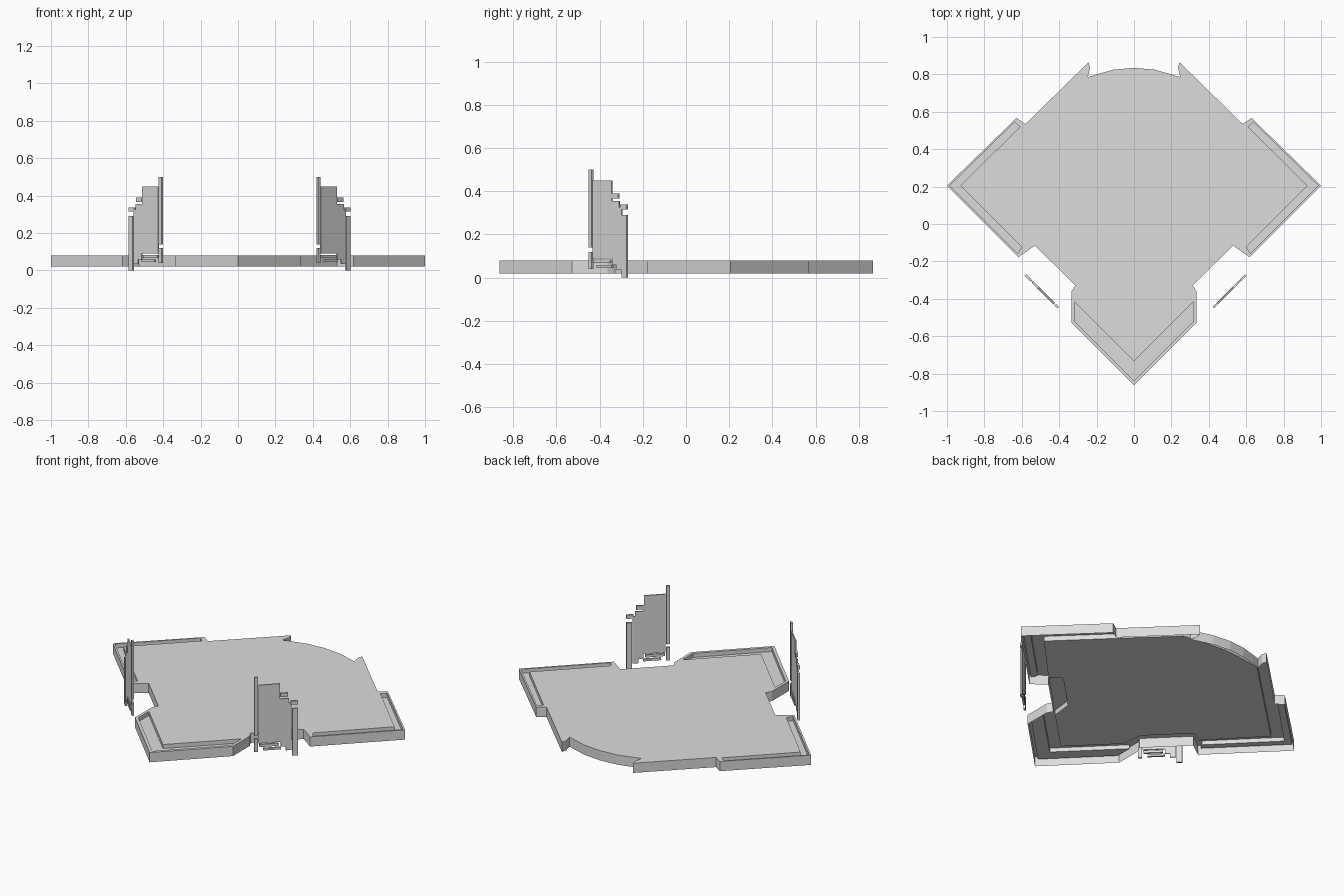
import bpy, bmesh
from mathutils import Vector

cube = bpy.data.objects.get("Cube")
if cube:
    bpy.data.objects.remove(cube, do_unlink=True)

grey = bpy.data.materials.new("light_grey")
grey.use_nodes = True
COLOUR = (0.72, 0.72, 0.72, 1)
grey.diffuse_color = COLOUR
grey.node_tree.nodes["Principled BSDF"].inputs["Base Color"].default_value = COLOUR

TOP, BOTTOM, TRAY, CORE = 0.08, 0.02, 0.055, 0.05


def finish(bm, name):
    mesh = bpy.data.meshes.new(name)
    bm.to_mesh(mesh)
    bm.free()
    mesh.materials.append(grey)
    obj = bpy.data.objects.new(name, mesh)
    bpy.context.collection.objects.link(obj)
    return obj


def mirrored(points):
    return [(-x, y) for x, y in reversed(points)]


def wall(bm, loop, low):
    """Drop a vertical wall from a closed loop; return top edges and low verts."""
    tops = [bm.verts.new((x, y, TOP)) for x, y in loop]
    lows = [bm.verts.new((x, y, low)) for x, y in loop]
    n = len(loop)
    for i in range(n):
        j = (i + 1) % n
        bm.faces.new((tops[i], lows[i], lows[j], tops[j]))
    return [bm.edges.get((tops[i], tops[(i + 1) % n])) for i in range(n)], lows


# Floor outline, right half from the front tip to the back arc
half = [(0.335, -0.528), (0.335, -0.363), (0.315, -0.328), (0.53, -0.115),
        (0.617, -0.177), (1.0, 0.205), (0.628, 0.567), (0.58, 0.535),
        (0.243, 0.865), (0.235, 0.835), (0.247, 0.785), (0.2, 0.8),
        (0.11, 0.825)]
outline = [(0, -0.863)] + half + [(0, 0.835)] + mirrored(half)

# Sunken channels along the three pointed corners
front_channel = [(0, -0.838), (0.317, -0.52), (0.317, -0.418), (0, -0.733),
                 (-0.317, -0.418), (-0.317, -0.52)]
side_channel = [(0.622, -0.157), (0.985, 0.205), (0.638, 0.545),
                (0.61, 0.52), (0.927, 0.205), (0.6, -0.124)]

# Floor slab: open-bottomed shell with a skirt and recessed channels
bm = bmesh.new()
rim_edges, _ = wall(bm, outline, BOTTOM)
for channel in (front_channel, side_channel, mirrored(side_channel)):
    edges, lows = wall(bm, channel[::-1], TRAY)
    rim_edges += edges
    bm.faces.new(lows[::-1])
bmesh.ops.triangle_fill(bm, edges=rim_edges, use_beauty=True, normal=(0, 0, 1))
for face in bm.faces:
    face.normal_update()
    if face.normal.z < -0.5:
        face.normal_flip()
finish(bm, "floor_slab")

# Thicker core hanging under the middle of the floor, inset from the skirt
core_half = [(0.25, -0.39), (0.265, -0.26), (0.48, -0.045), (0.55, -0.09),
             (0.83, 0.205), (0.27, 0.75), (0.12, 0.77)]
bm = bmesh.new()
_, lows = wall(bm, [(0, -0.64)] + core_half + [(0, 0.78)] + mirrored(core_half), CORE)
bm.faces.new(lows[::-1])
finish(bm, "floor_core")


def upright(name, profile, thickness, side, shift):
    """Extrude an (x, z) profile standing on the diagonal gate line."""
    bm = bmesh.new()
    offset = Vector((1, -1, 0)).normalized() * thickness / 2
    rings = []
    for sign in (-1, 1):
        ring = []
        for x, z in profile:
            p = Vector((x, x - 0.87, z)) + offset * sign
            ring.append(bm.verts.new((p.x * side + shift, p.y, p.z)))
        rings.append(ring)
        bm.faces.new(ring)
    n = len(profile)
    for i in range(n):
        j = (i + 1) % n
        bm.faces.new((rings[0][i], rings[0][j], rings[1][j], rings[1][i]))
    bmesh.ops.recalc_face_normals(bm, faces=bm.faces)
    finish(bm, name)


def box(x0, x1, z0, z1):
    return [(x0, z0), (x1, z0), (x1, z1), (x0, z1)]


# Stepped gate panel with a notch at its foot
panel = [(0.441, 0.09), (0.53, 0.09), (0.53, 0.06), (0.55, 0.06),
         (0.55, 0.035), (0.574, 0.035), (0.574, 0.325), (0.563, 0.325),
         (0.563, 0.355), (0.527, 0.355), (0.527, 0.45), (0.441, 0.45)]
bars = {
    "tall_post": box(0.423, 0.438, 0.14, 0.5),
    "tall_post_foot": box(0.423, 0.438, 0.04, 0.12),
    "short_post": box(0.576, 0.598, 0.0, 0.29),
    "short_post_cap": box(0.57, 0.598, 0.315, 0.338),
    "step_cap": box(0.529, 0.559, 0.367, 0.39),
    "upper_slat": box(0.444, 0.522, 0.068, 0.084),
    "lower_slat": box(0.46, 0.53, 0.045, 0.058),
}
for label, side, shift in (("left", 1, 0), ("right", -1, 0.017)):
    upright(label + "_gate_panel", panel, 0.007, side, shift)
    for part, profile in bars.items():
        upright(label + "_gate_" + part, profile, 0.012, side, shift)
